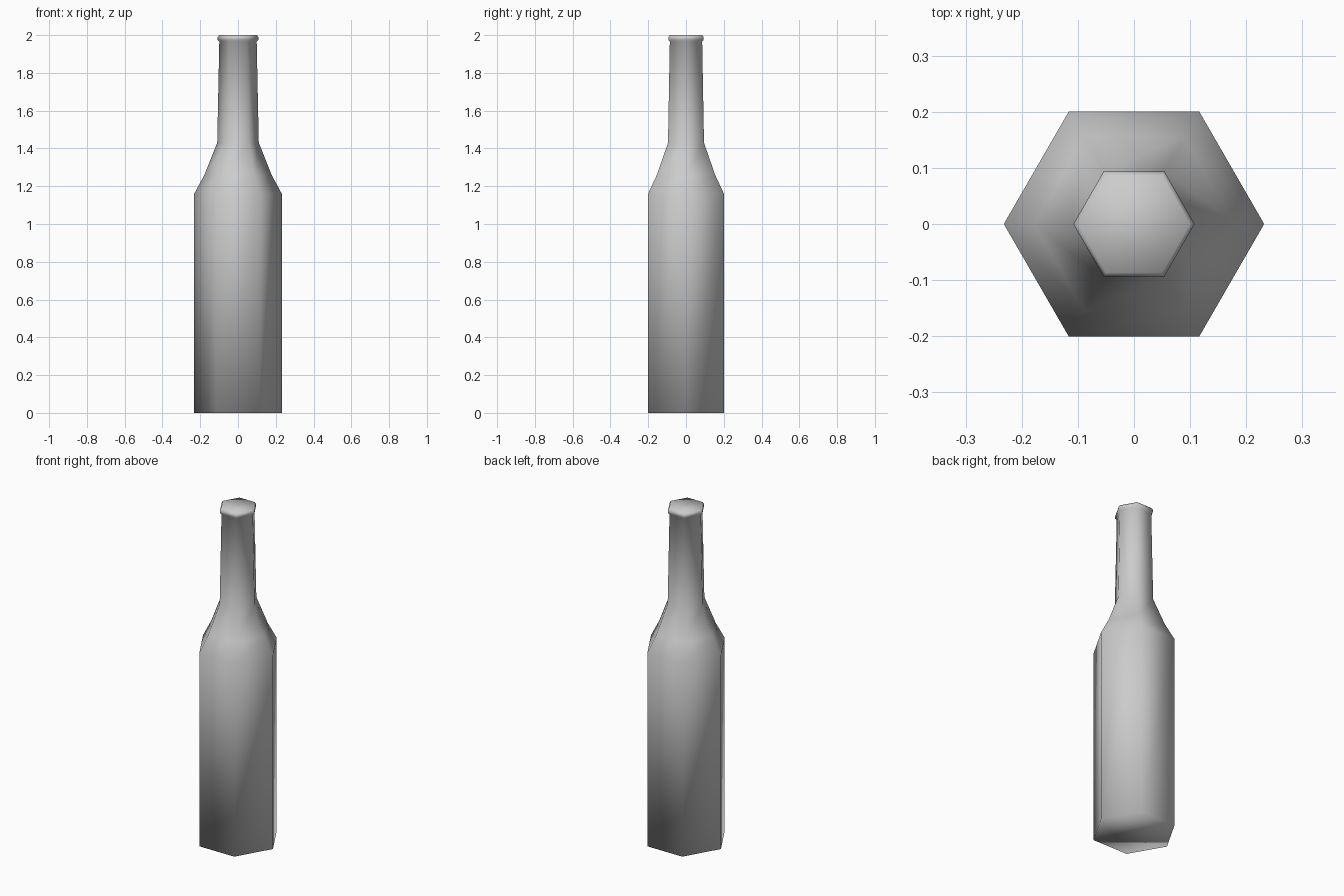
import bpy
import bmesh
from math import cos, sin, pi

cube = bpy.data.objects.get("Cube")
if cube:
    bpy.data.objects.remove(cube, do_unlink=True)

SIDES = 6

# Single grey material
grey = bpy.data.materials.new("light grey")
grey.use_nodes = True
colour = (0.6, 0.6, 0.6, 1)
grey.diffuse_color = colour
grey.node_tree.nodes["Principled BSDF"].inputs["Base Color"].default_value = colour

# Bottle profile as (radius, height): body, shoulder, neck, lip
profile = [(0.232, 0), (0.232, 1.16), (0.178, 1.26), (0.11, 1.43),
           (0.099, 1.965), (0.108, 1.975), (0.108, 1.988), (0.1, 2)]

# Six-sided bottle built from stacked rings and closed ends
bm = bmesh.new()
rings = [[bm.verts.new((r * cos(2 * pi * i / SIDES), r * sin(2 * pi * i / SIDES), z))
          for i in range(SIDES)] for r, z in profile]
for low, high in zip(rings, rings[1:]):
    for i in range(SIDES):
        j = (i + 1) % SIDES
        bm.faces.new((low[i], low[j], high[j], high[i]))
bm.faces.new(reversed(rings[0]))
bm.faces.new(rings[-1])
for face in bm.faces:
    face.smooth = True

mesh = bpy.data.meshes.new("bottle")
bm.to_mesh(mesh)
bm.free()
mesh.materials.append(grey)
bottle = bpy.data.objects.new("bottle", mesh)
bpy.context.collection.objects.link(bottle)
